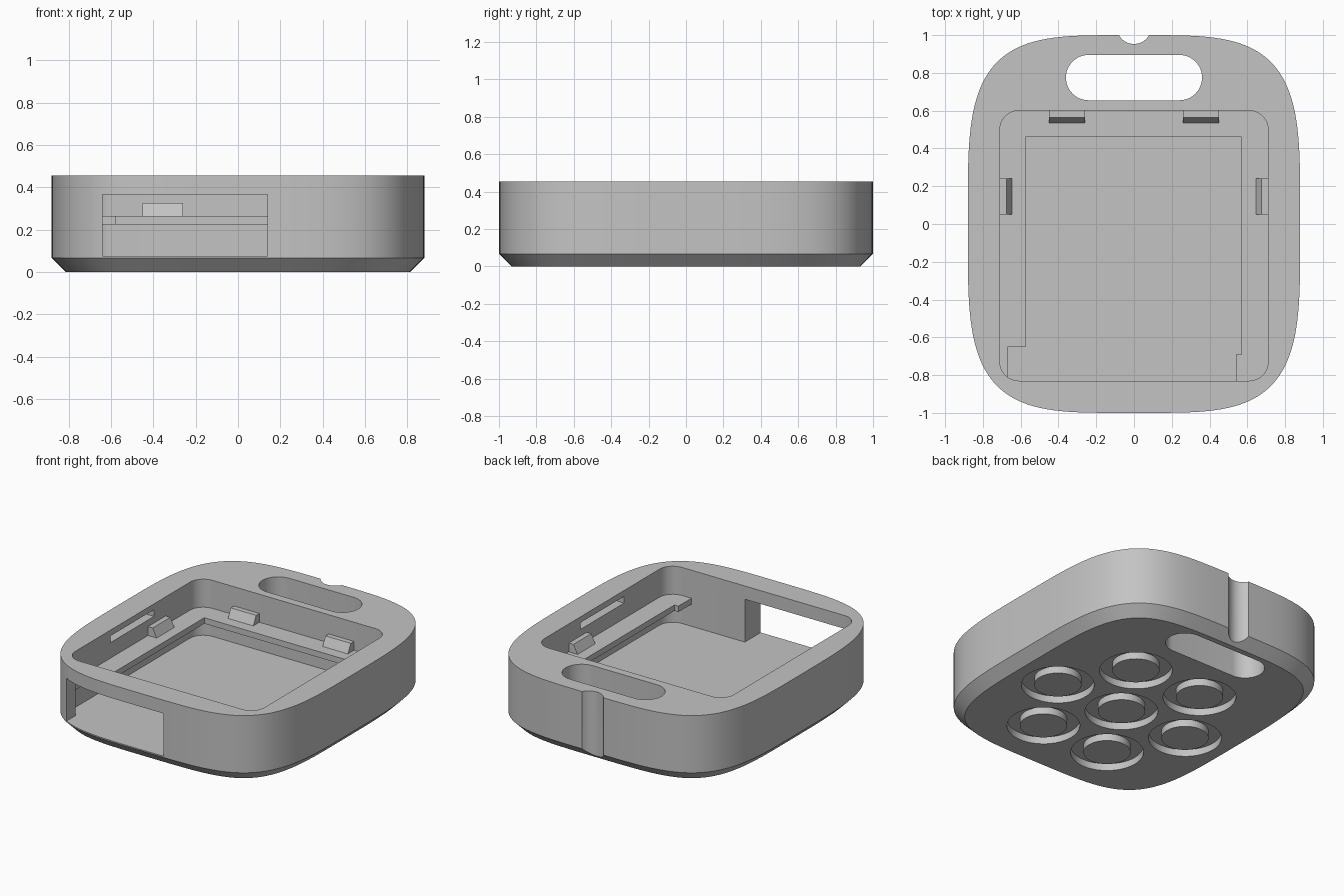
import bpy, bmesh, math
from mathutils import Vector

cube = bpy.data.objects.get("Cube")
if cube:
    bpy.data.objects.remove(cube, do_unlink=True)

grey = bpy.data.materials.new("plain grey")
grey.use_nodes = True
GREY = (0.55, 0.55, 0.55, 1)
grey.diffuse_color = GREY
grey.node_tree.nodes["Principled BSDF"].inputs["Base Color"].default_value = GREY


def loft(name, rings):
    """Closed solid from equal-length rings of 3D points, lowest first."""
    bm = bmesh.new()
    loops = [[bm.verts.new(p) for p in ring] for ring in rings]
    n = len(loops[0])
    for a, b in zip(loops, loops[1:]):
        for i in range(n):
            j = (i + 1) % n
            bm.faces.new((a[i], a[j], b[j], b[i]))
    bm.faces.new(loops[0][::-1])
    bm.faces.new(loops[-1])
    bmesh.ops.recalc_face_normals(bm, faces=bm.faces)
    mesh = bpy.data.meshes.new(name)
    bm.to_mesh(mesh)
    bm.free()
    mesh.materials.append(grey)
    obj = bpy.data.objects.new(name, mesh)
    bpy.context.collection.objects.link(obj)
    return obj


def prism(name, outline, z0, z1):
    return loft(name, [[(x, y, z) for x, y in outline] for z in (z0, z1)])


def box(name, x0, x1, y0, y1, z0, z1):
    return prism(name, [(x0, y0), (x1, y0), (x1, y1), (x0, y1)], z0, z1)


def rounded_rect(x0, x1, y0, y1, r, steps=12):
    centres = [(x1 - r, y1 - r), (x0 + r, y1 - r), (x0 + r, y0 + r), (x1 - r, y0 + r)]
    pts = []
    for k, (cx, cy) in enumerate(centres):
        for i in range(steps + 1):
            a = (k + i / steps) * math.pi / 2
            pts.append((cx + r * math.cos(a), cy + r * math.sin(a)))
    return pts


def circle(cx, cy, r, n=48):
    return [(cx + r * math.cos(math.tau * i / n), cy + r * math.sin(math.tau * i / n))
            for i in range(n)]


def activate(obj):
    bpy.ops.object.select_all(action="DESELECT")
    obj.select_set(True)
    bpy.context.view_layer.objects.active = obj


def cut(target, cutter):
    """Subtract the cutter from the target and discard it."""
    cutter.hide_render = True
    mod = target.modifiers.new("cut", "BOOLEAN")
    mod.operation = "DIFFERENCE"
    mod.solver = "EXACT"
    mod.object = cutter
    activate(target)
    bpy.ops.object.modifier_apply(modifier=mod.name)
    bpy.data.objects.remove(cutter, do_unlink=True)


# Sizes
HALF_X, HALF_Y, TOP, CHAMFER = 0.88, 1.0, 0.455, 0.067
FLOOR, LIP_LOW, LIP_TOP = 0.075, 0.225, 0.265
WALL_X, FRONT_Y, BACK_Y = 0.71, -0.83, 0.6


# Case body: squircle outline with a chamfered lower edge
def squircle(inset, z, n=160):
    pts = []
    for i in range(n):
        t = math.tau * i / n
        c, s = math.cos(t), math.sin(t)
        x = HALF_X * math.copysign(math.sqrt(abs(c)), c)
        y = HALF_Y * math.copysign(math.sqrt(abs(s)), s)
        normal = Vector(((x / HALF_X) ** 3 / HALF_X, (y / HALF_Y) ** 3 / HALF_Y)).normalized()
        pts.append((x - normal.x * inset, y - normal.y * inset, z))
    return pts


body = loft("case_body", [squircle(CHAMFER, 0), squircle(0, CHAMFER), squircle(0, TOP)])

# Main pocket, strap hole and rear notch
cut(body, prism("pocket", rounded_rect(-WALL_X, WALL_X, FRONT_Y, BACK_Y, 0.1), FLOOR, 1))
cut(body, prism("strap_hole", rounded_rect(-0.36, 0.36, 0.655, 0.895, 0.119), -1, 1))
cut(body, prism("notch", circle(0, 1.045, 0.092), -1, 1))

# Window through the front wall
cut(body, box("window", -0.64, 0.14, -1.2, -0.75, FLOOR, 0.365))

# Slits in the side walls
for side in (-1, 1):
    xs = sorted((side * 0.65, side * 0.77))
    cut(body, box("slit", *xs, -0.35, 0.115, 0.37, 0.415))

# Ring grooves in the underside: one central, six around it
RING_Y, SPACING = -0.12, 0.51
centres = [(0, RING_Y)]
for k in range(6):
    a = k * math.pi / 3
    centres.append((SPACING * math.cos(a), RING_Y + SPACING * math.sin(a)))
for cx, cy in centres:
    groove = prism("groove", circle(cx, cy, 0.224), -0.1, 0.047)
    cut(groove, prism("core", circle(cx, cy, 0.145), -0.2, 0.2))
    cut(body, groove)

activate(body)
bpy.ops.object.shade_smooth_by_angle(angle=math.radians(25))

# Support lip around three sides of the pocket
E = 0.01
prism("support_lip", [
    (-WALL_X - E, FRONT_Y - E), (-0.67, FRONT_Y - E), (-0.67, -0.65), (-0.575, -0.65),
    (-0.575, 0.46), (0.57, 0.46), (0.57, -0.69), (0.54, -0.69),
    (0.54, FRONT_Y - E), (WALL_X + E, FRONT_Y - E),
    (WALL_X + E, BACK_Y + E), (-WALL_X - E, BACK_Y + E)], LIP_LOW, LIP_TOP)


# Retaining clips: wedges that slope away from the wall
def clip(name, wall, along, inward, width=0.19):
    wall, along, inward = Vector(wall), Vector(along), Vector(inward)
    section = [(-E, LIP_TOP), (0.065, LIP_TOP), (0.035, 0.325), (-E, 0.325)]
    loft(name, [[tuple(wall + along * s * width / 2 + inward * d + Vector((0, 0, z)))
                 for d, z in section] for s in (-1, 1)])


for side, label in ((-1, "right"), (1, "left")):
    clip("side_clip_" + label, (side * WALL_X, 0.145, 0), (0, 1, 0), (-side, 0, 0))
    clip("back_clip_" + label, (side * 0.355, BACK_Y, 0), (1, 0, 0), (0, -1, 0))
